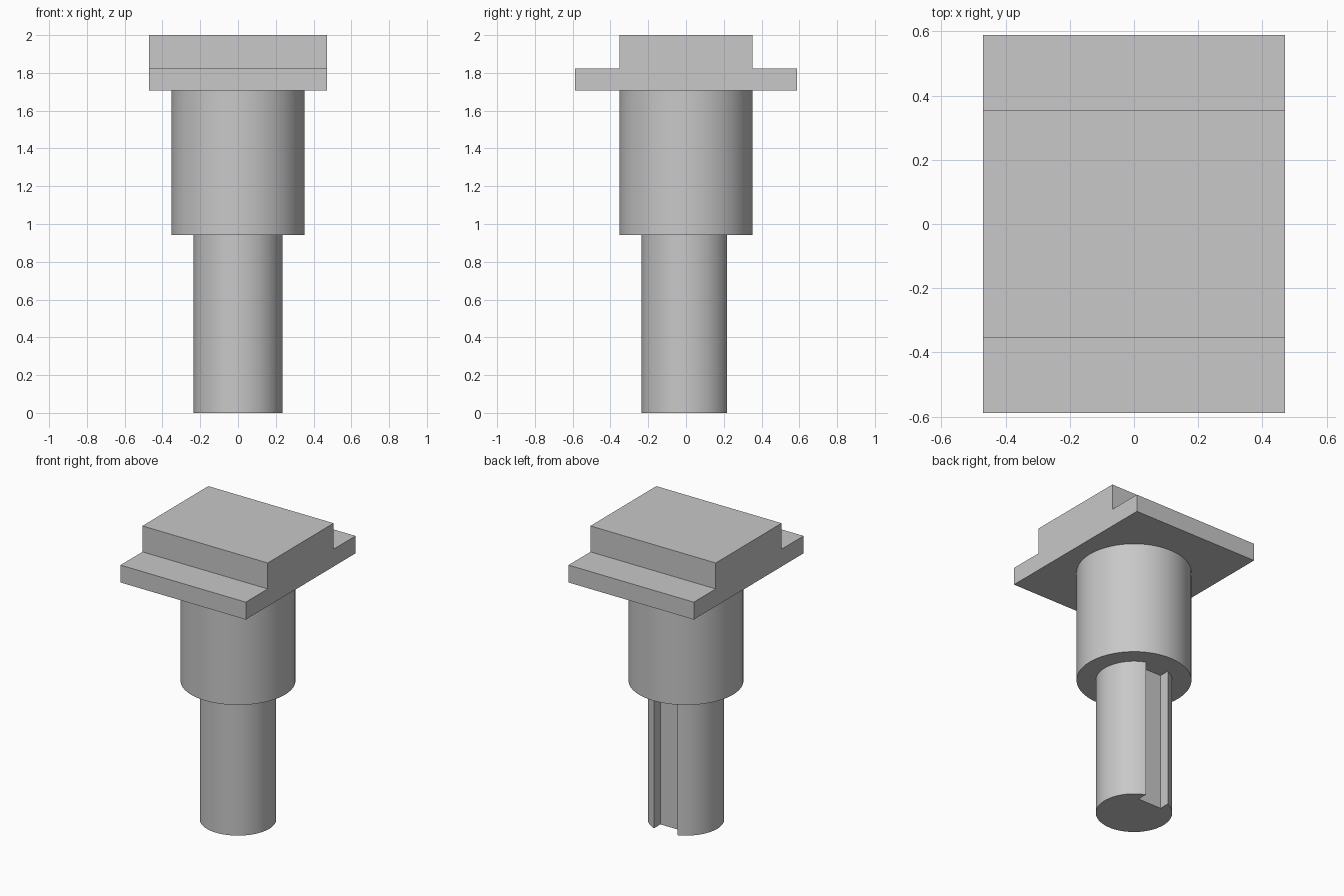
import bpy
import bmesh
import math
from mathutils import Vector

default = bpy.data.objects.get("Cube")
if default:
    bpy.data.objects.remove(default, do_unlink=True)

# Single grey metal colour
GREY = (0.58, 0.58, 0.58, 1.0)
grey = bpy.data.materials.new("grey_metal")
grey.use_nodes = True
grey.diffuse_color = GREY
grey.node_tree.nodes["Principled BSDF"].inputs["Base Color"].default_value = GREY


def extruded(name, points, direction, smooth=False):
    """Fill a closed outline and extrude it into a solid."""
    bm = bmesh.new()
    base = bm.faces.new([bm.verts.new(p) for p in points])
    result = bmesh.ops.extrude_face_region(bm, geom=[base], use_keep_orig=True)
    moved = [v for v in result["geom"] if isinstance(v, bmesh.types.BMVert)]
    bmesh.ops.translate(bm, vec=Vector(direction), verts=moved)
    bmesh.ops.recalc_face_normals(bm, faces=bm.faces)
    mesh = bpy.data.meshes.new(name)
    bm.to_mesh(mesh)
    bm.free()
    mesh.materials.append(grey)
    obj = bpy.data.objects.new(name, mesh)
    bpy.context.collection.objects.link(obj)
    if smooth:
        bpy.ops.object.select_all(action="DESELECT")
        obj.select_set(True)
        bpy.context.view_layer.objects.active = obj
        bpy.ops.object.shade_smooth_by_angle(angle=math.radians(30))
    return obj


def arc(radius, start, sweep, steps, z):
    """Points along a horizontal arc, both ends included."""
    angles = [start + sweep * i / steps for i in range(steps + 1)]
    return [(radius * math.cos(a), radius * math.sin(a), z) for a in angles]


# Main levels and sizes
COLLAR_Z, FLANGE_Z, STEP_Z, TOP_Z = 0.941, 1.706, 1.824, 2.0
SHAFT_R, COLLAR_R = 0.235, 0.353
HALF_X, FLANGE_Y, BLOCK_Y = 0.47, 0.588, 0.353
SLOT_HALF, SLOT_FLOOR = 0.088, 0.149

# Lower shaft with a full-length keyway along its back
gap = math.asin(SLOT_HALF / SHAFT_R)
outline = arc(SHAFT_R, math.pi / 2 + gap, 2 * math.pi - 2 * gap, 88, 0)
outline += [(SLOT_HALF, SLOT_FLOOR, 0), (-SLOT_HALF, SLOT_FLOOR, 0)]
extruded("keyed_shaft", outline, (0, 0, COLLAR_Z), smooth=True)

# Wider collar
ring = arc(COLLAR_R, 0, 2 * math.pi, 96, COLLAR_Z)[:-1]
extruded("collar", ring, (0, 0, FLANGE_Z - COLLAR_Z), smooth=True)

# Stepped head: wide flange with a raised central block
half = [(FLANGE_Y, FLANGE_Z), (FLANGE_Y, STEP_Z), (BLOCK_Y, STEP_Z), (BLOCK_Y, TOP_Z)]
profile = half + [(-y, z) for y, z in reversed(half)]
extruded("stepped_head", [(-HALF_X, y, z) for y, z in profile], (2 * HALF_X, 0, 0))
